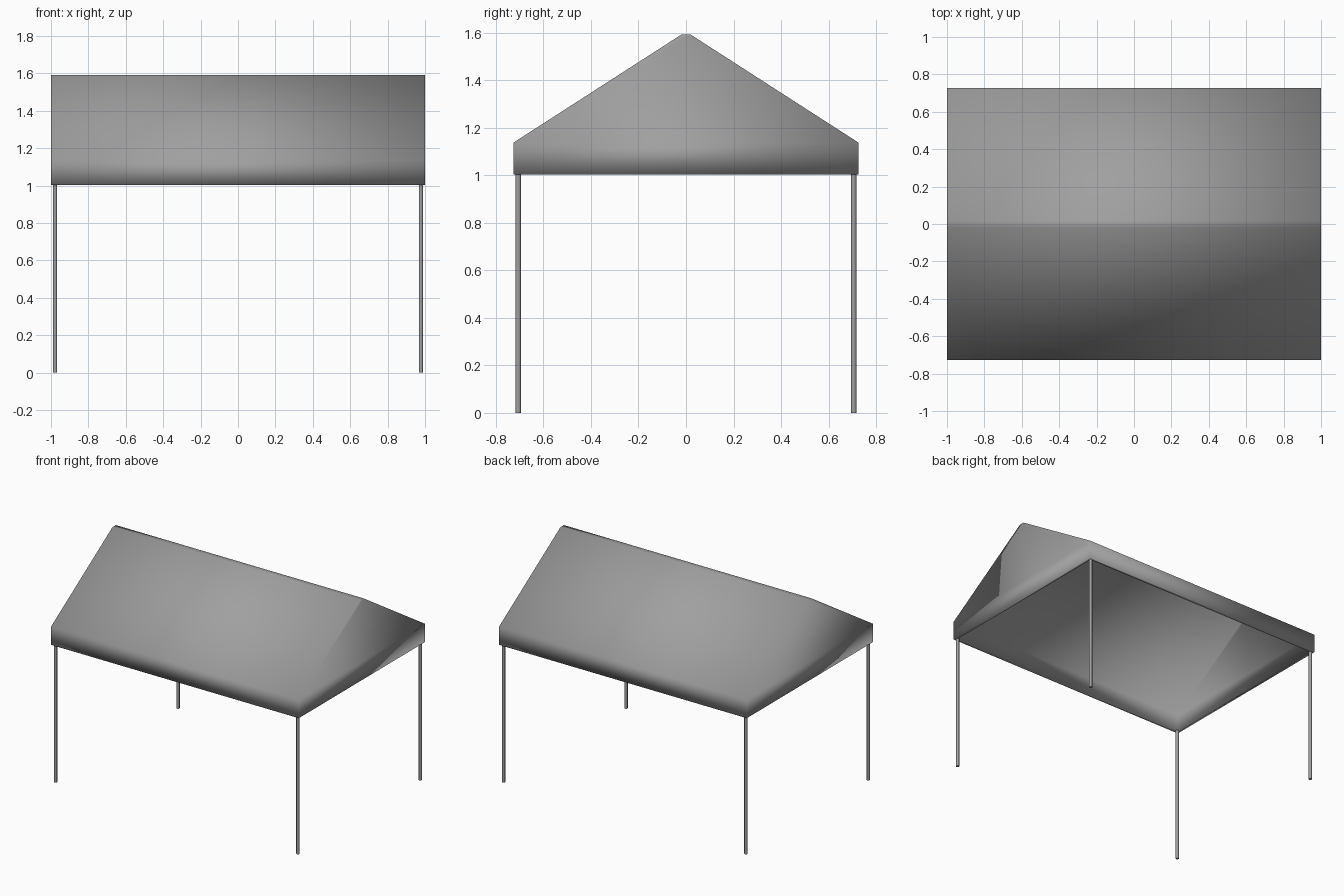
import bpy, bmesh
from mathutils import Vector

if "Cube" in bpy.data.objects:
    bpy.data.objects.remove(bpy.data.objects["Cube"], do_unlink=True)


def make_material(name, rgb):
    mat = bpy.data.materials.new(name)
    mat.use_nodes = True
    mat.diffuse_color = (*rgb, 1)
    mat.node_tree.nodes["Principled BSDF"].inputs["Base Color"].default_value = (*rgb, 1)
    return mat


def make_object(name, bm, mat):
    mesh = bpy.data.meshes.new(name)
    bm.to_mesh(mesh)
    bm.free()
    mesh.materials.append(mat)
    obj = bpy.data.objects.new(name, mesh)
    bpy.context.collection.objects.link(obj)
    return obj


grey = make_material("grey", (0.35, 0.35, 0.35))

# Canopy: gabled cross-section swept along x, open underneath
HALF_X, HALF_Y, BASE, EAVE, RIDGE = 1.0, 0.727, 1.003, 1.137, 1.592
half = [(-HALF_Y, BASE), (-HALF_Y, EAVE), (-0.02, RIDGE)]
profile = half + [(-y, z) for y, z in reversed(half)]

bm = bmesh.new()
ends = [[bm.verts.new((x, y, z)) for y, z in profile] for x in (-HALF_X, HALF_X)]
left, right = ends
for i in range(len(profile) - 1):
    bm.faces.new((left[i], left[i + 1], right[i + 1], right[i]))
for ring in ends:
    bm.faces.new((ring[0], ring[1], ring[4], ring[5]))
    bm.faces.new(ring[1:5])
bmesh.ops.recalc_face_normals(bm, faces=bm.faces)
top = max(bm.faces, key=lambda f: f.calc_center_median().z)
if top.normal.z < 0:
    bmesh.ops.reverse_faces(bm, faces=bm.faces)
for f in bm.faces:
    f.smooth = True
canopy = make_object("canopy", bm, grey)
shell = canopy.modifiers.new("cloth thickness", "SOLIDIFY")
shell.thickness = 0.02
shell.offset = -1
shell.use_even_offset = True

# Four slim poles, one under each corner
for sx, side in ((1, "left"), (-1, "right")):
    for sy, end in ((-1, "front"), (1, "back")):
        bm = bmesh.new()
        bmesh.ops.create_cone(bm, cap_ends=True, segments=12, radius1=0.011,
                              radius2=0.011, depth=BASE + 0.005)
        bmesh.ops.translate(bm, verts=bm.verts,
                            vec=Vector((sx * 0.978, sy * 0.706, (BASE + 0.005) / 2)))
        for f in bm.faces:
            f.smooth = len(f.verts) == 4
        make_object(f"{end}_{side}_pole", bm, grey)
